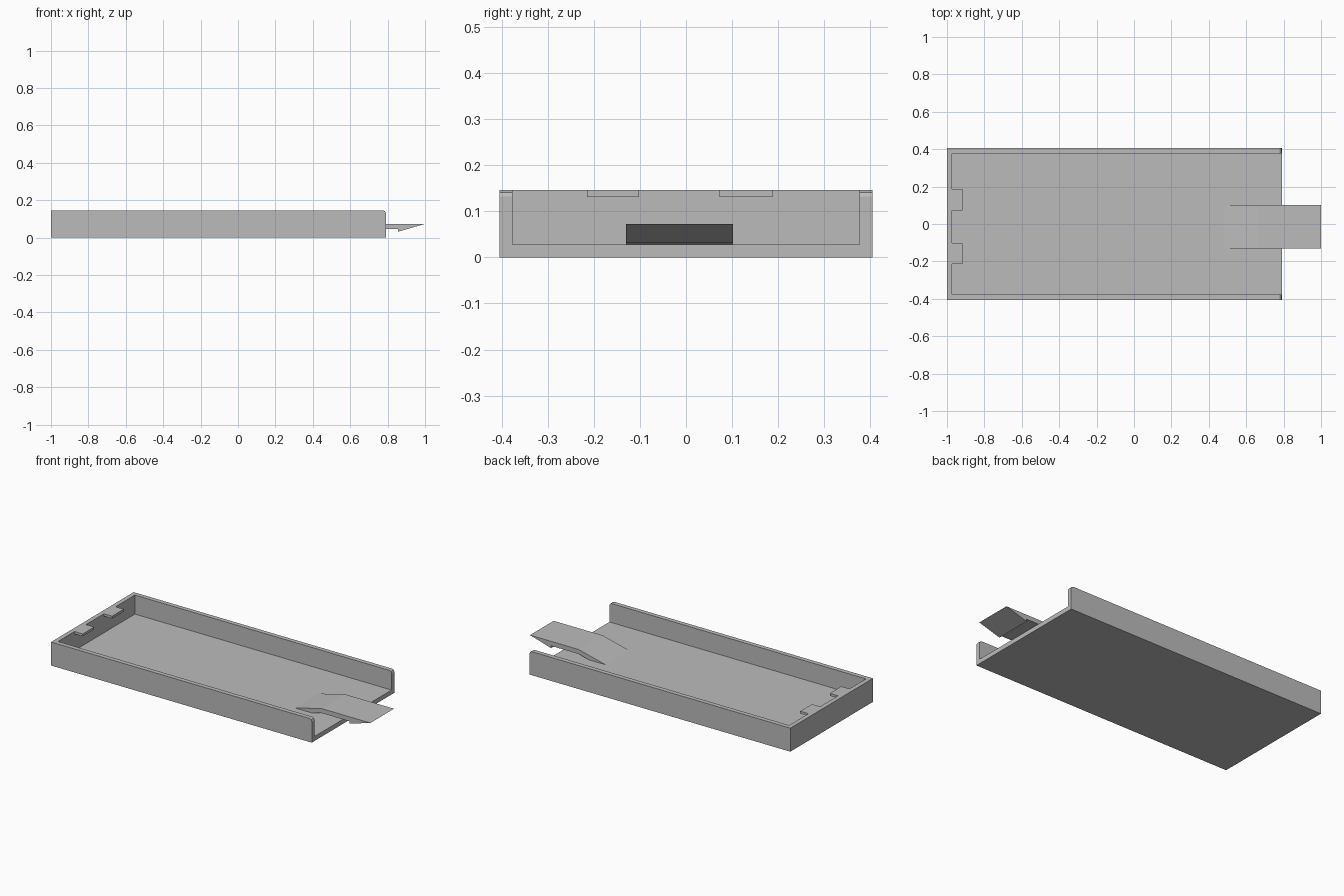
import bpy, bmesh

cube = bpy.data.objects.get("Cube")
if cube:
    bpy.data.objects.remove(cube, do_unlink=True)

grey = bpy.data.materials.new("plain grey")
grey.use_nodes = True
colour = (0.5, 0.5, 0.5, 1)
grey.diffuse_color = colour
grey.node_tree.nodes["Principled BSDF"].inputs["Base Color"].default_value = colour


def prism(name, profile, y0, y1):
    """Extrude a side profile of (x, z) points across y."""
    bm = bmesh.new()
    face = bm.faces.new([bm.verts.new((x, y0, z)) for x, z in profile])
    out = bmesh.ops.extrude_face_region(bm, geom=[face])
    moved = [v for v in out["geom"] if isinstance(v, bmesh.types.BMVert)]
    bmesh.ops.translate(bm, verts=moved, vec=(0, y1 - y0, 0))
    bmesh.ops.recalc_face_normals(bm, faces=bm.faces)
    mesh = bpy.data.meshes.new(name)
    bm.to_mesh(mesh)
    bm.free()
    mesh.materials.append(grey)
    obj = bpy.data.objects.new(name, mesh)
    bpy.context.collection.objects.link(obj)
    return obj


def box(x0, x1, z0, z1):
    return [(x0, z0), (x1, z0), (x1, z1), (x0, z1)]


def combine(target, other, operation):
    """Apply a boolean and discard the helper."""
    mod = target.modifiers.new("combine", "BOOLEAN")
    mod.operation, mod.object, mod.solver = operation, other, "EXACT"
    bpy.context.view_layer.objects.active = target
    bpy.ops.object.modifier_apply(modifier=mod.name)
    bpy.data.objects.remove(other, do_unlink=True)


BACK, MOUTH = -1.0, 0.79      # closed and open ends
HALF, HEIGHT = 0.405, 0.146
WALL, FLOOR, CHAMFER = 0.028, 0.028, 0.014

# Tray: solid with clipped upper corners at the open end, then hollowed
tray = prism("tray", [(BACK, 0), (MOUTH, 0), (MOUTH, HEIGHT - CHAMFER),
                      (MOUTH - CHAMFER / 3, HEIGHT - CHAMFER / 3),
                      (MOUTH - CHAMFER, HEIGHT), (BACK, HEIGHT)], -HALF, HALF)
hollow = prism("hollow", box(BACK + WALL, 1.2, FLOOR, 0.4), WALL - HALF, HALF - WALL)
hollow.hide_render = True
combine(tray, hollow, "DIFFERENCE")

# Two retaining tabs on the end wall
for y0, y1 in ((-0.215, -0.102), (0.073, 0.188)):
    tab = prism("tab", box(BACK + WALL / 2, -0.916, 0.131, HEIGHT), y0, y1)
    combine(tray, tab, "UNION")

# Latch: ramp off the floor, flat arm, hooked wedge tip
prism("latch", [(0.48, FLOOR), (0.60, FLOOR), (0.665, 0.045), (0.855, 0.045),
                (0.855, 0.031), (1.0, 0.073), (0.665, 0.073)], -0.13, 0.102)
